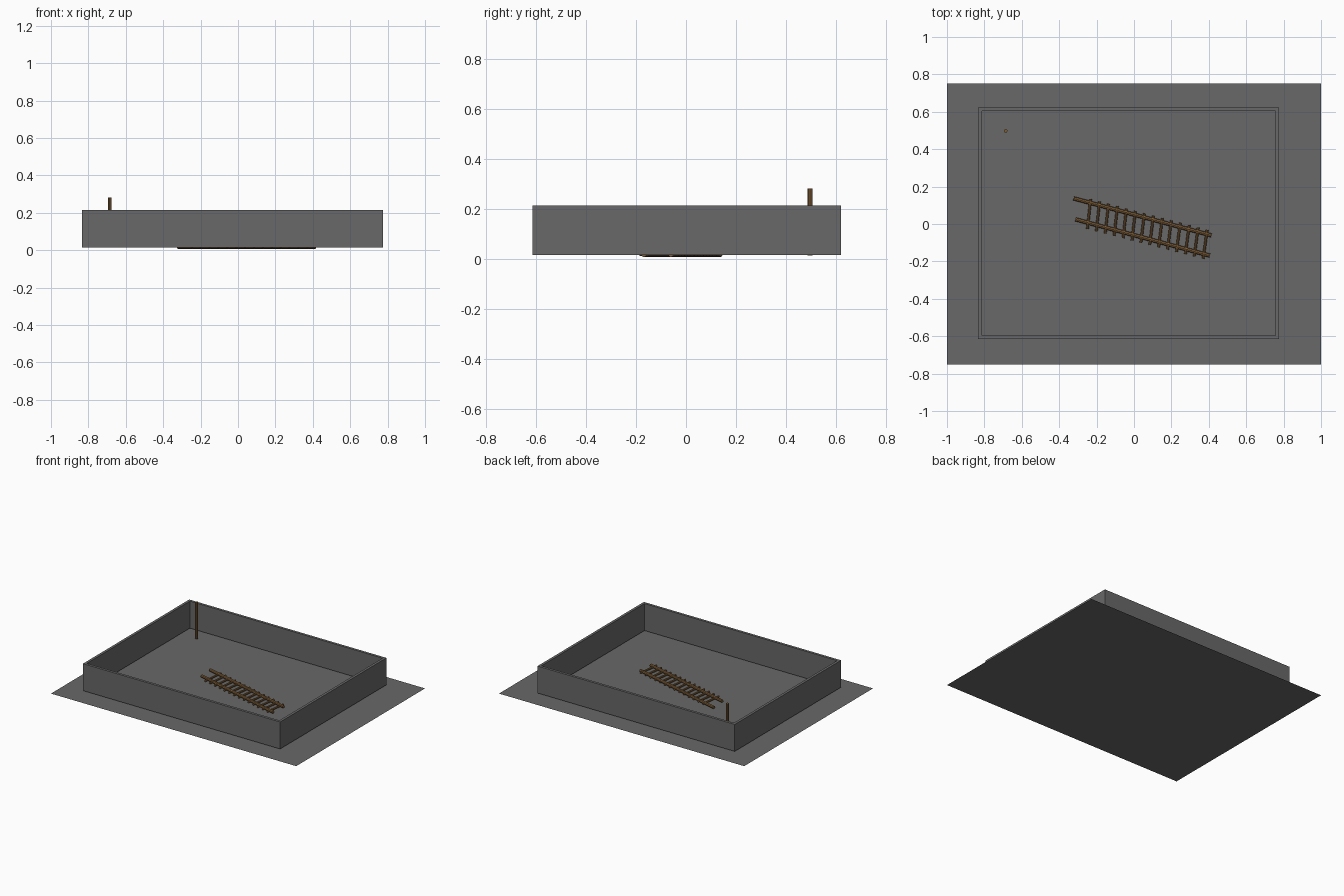
import bpy, bmesh
from mathutils import Vector

if "Cube" in bpy.data.objects:
    bpy.data.objects.remove(bpy.data.objects["Cube"])


def material(name, rgb):
    m = bpy.data.materials.new(name)
    m.diffuse_color = (*rgb, 1)
    m.use_nodes = True
    m.node_tree.nodes["Principled BSDF"].inputs["Base Color"].default_value = m.diffuse_color
    return m


STONE = material("dark grey stone", (0.14, 0.14, 0.14))
WOOD = material("brown wood", (0.22, 0.115, 0.04))


def finish(name, bm, mat):
    mesh = bpy.data.meshes.new(name)
    bmesh.ops.recalc_face_normals(bm, faces=bm.faces)
    bm.to_mesh(mesh)
    bm.free()
    mesh.materials.append(mat)
    ob = bpy.data.objects.new(name, mesh)
    bpy.context.collection.objects.link(ob)
    return ob


def pole(name, a, b, radius, sides=8):
    """Faceted wooden pole between two points."""
    a, b = Vector(a), Vector(b)
    d = b - a
    bm = bmesh.new()
    bmesh.ops.create_cone(bm, cap_ends=True, segments=sides, radius1=radius,
                          radius2=radius, depth=d.length)
    ob = finish(name, bm, WOOD)
    ob.rotation_euler = d.to_track_quat('Z', 'Y').to_euler()
    ob.location = (a + b) / 2
    return ob


# Flat ground sheet
bpy.ops.mesh.primitive_plane_add(size=1)
ground = bpy.context.object
ground.name = "ground"
ground.scale = (2, 1.5, 1)
ground.data.materials.append(STONE)

# Rectangular wall ring
X0, X1, Y0, Y1, T = -0.833, 0.775, -0.616, 0.622, 0.019
Z0, Z1 = 0.015, 0.214
bm = bmesh.new()
loops = []
for inset, z in ((0, Z0), (0, Z1), (T, Z1), (T, Z0)):
    loops.append([bm.verts.new(p) for p in (
        (X0 + inset, Y0 + inset, z), (X1 - inset, Y0 + inset, z),
        (X1 - inset, Y1 - inset, z), (X0 + inset, Y1 - inset, z))])
for i in range(4):
    a, b = loops[i], loops[(i + 1) % 4]
    for j in range(4):
        k = (j + 1) % 4
        bm.faces.new((a[j], a[k], b[k], b[j]))
finish("wall", bm, STONE)

# Upright post in the back left corner
pole("post", (-0.686, 0.498, 0.014), (-0.686, 0.498, 0.283), 0.01)

# Ladder lying on the ground: two rails and evenly spaced rungs
Z = 0.018
pole("ladder_rail_back", (-0.323, 0.137, Z), (0.414, -0.061, Z), 0.0105)
pole("ladder_rail_front", (-0.313, 0.025, Z), (0.405, -0.169, Z), 0.0105)
RUNGS = 14
top0, top1 = Vector((-0.232, 0.134, Z)), Vector((0.391, -0.031, Z))
low0, low1 = Vector((-0.249, -0.027, Z)), Vector((0.370, -0.186, Z))
for i in range(RUNGS):
    t = i / (RUNGS - 1)
    pole(f"ladder_rung_{i + 1}", low0.lerp(low1, t), top0.lerp(top1, t), 0.007)
